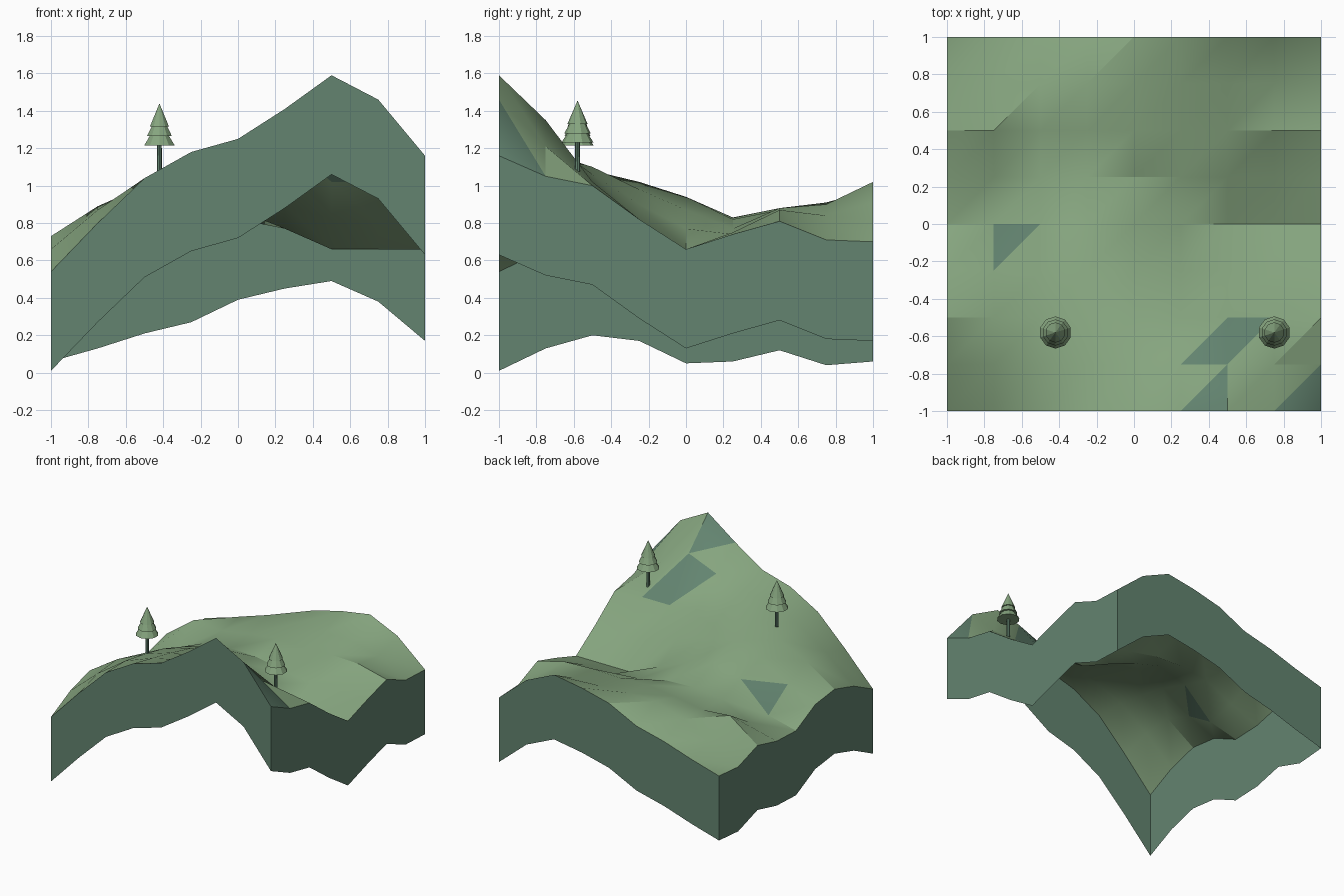
import bpy
import bmesh
import math

cube = bpy.data.objects.get("Cube")
if cube:
    bpy.data.objects.remove(cube, do_unlink=True)


def material(name, colour):
    mat = bpy.data.materials.new(name)
    mat.use_nodes = True
    mat.diffuse_color = (*colour, 1)
    mat.node_tree.nodes["Principled BSDF"].inputs["Base Color"].default_value = (*colour, 1)
    return mat


GRASS = material("grass green", (0.238, 0.376, 0.212))
CLIFF = material("cliff grey green", (0.125, 0.231, 0.162))


def finish(name, bm, materials, smooth=None):
    mesh = bpy.data.meshes.new(name)
    bm.to_mesh(mesh)
    bm.free()
    obj = bpy.data.objects.new(name, mesh)
    bpy.context.collection.objects.link(obj)
    for mat in materials:
        mesh.materials.append(mat)
    if smooth:
        bpy.ops.object.select_all(action="DESELECT")
        obj.select_set(True)
        bpy.context.view_layer.objects.active = obj
        bpy.ops.object.shade_smooth_by_angle(angle=math.radians(smooth))
    return obj


# Ground heights in hundredths, one row per step from front to back
HEIGHTS = [
    "54 80 104 118 125 141 159 146 116",
    "66 87 104 113 118 125 135 121 105",
    "73 89 100 108 110 106 102 102 100",
    "70 80 95 102 98 90 82 81 82",
    "58 64 87 94 87 77 66 66 66",
    "59 68 80 83 82 77 74 75 74",
    "65 83 81 85 88 87 88 87 81",
    "57 72 83 91 91 90 90 84 71",
    "59 66 74 80 92 98 102 91 70",
]
STEP = 0.25
SKIRT = 0.53
# Bare rock triangles, by column and row of the ground cell
ROCK_LOWER = {(5, 0), (5, 1), (7, 0)}
ROCK_UPPER = {(6, 1), (1, 3)}


def build_terrain():
    bm = bmesh.new()
    grid = [[bm.verts.new((i * STEP - 1, j * STEP - 1, int(h) / 100))
             for i, h in enumerate(row.split())] for j, row in enumerate(HEIGHTS)]
    n = len(grid) - 1

    # Ground sheet, each cell split along the same diagonal
    for j in range(n):
        for i in range(n):
            a, b = grid[j][i], grid[j][i + 1]
            d, c = grid[j + 1][i], grid[j + 1][i + 1]
            bm.faces.new((a, b, c)).material_index = int((i, j) in ROCK_LOWER)
            bm.faces.new((a, c, d)).material_index = int((i, j) in ROCK_UPPER)

    # Open-bottomed cliff skirt that follows the rim
    rim = [grid[0][k] for k in range(n)] + [grid[k][n] for k in range(n)]
    rim += [grid[n][n - k] for k in range(n)] + [grid[n - k][0] for k in range(n)]
    low = [bm.verts.new((v.co.x, v.co.y, v.co.z - SKIRT)) for v in rim]
    for k in range(len(rim)):
        m = (k + 1) % len(rim)
        bm.faces.new((low[k], low[m], rim[m], rim[k])).material_index = 1
    finish("terrain", bm, [GRASS, CLIFF], smooth=30)


def cone(bm, x, y, bottom, top, r1, r2, sides):
    made = bmesh.ops.create_cone(bm, cap_ends=True, segments=sides,
                                 radius1=r1, radius2=r2, depth=top - bottom)
    bmesh.ops.translate(bm, vec=(x, y, (bottom + top) / 2), verts=made["verts"])


def build_tree(side, x, y, base):
    trunk = bmesh.new()
    cone(trunk, x, y, base - 0.03, base + 0.14, 0.014, 0.012, 8)
    finish(side + "_tree_trunk", trunk, [CLIFF])
    # Three stacked tiers of foliage
    leaves = bmesh.new()
    for bottom, top, r1, r2 in ((0.125, 0.195, 0.086, 0.042),
                                (0.175, 0.245, 0.07, 0.034),
                                (0.225, 0.35, 0.054, 0)):
        cone(leaves, x, y, base + bottom, base + top, r1, r2, 10)
    finish(side + "_tree_foliage", leaves, [GRASS])


build_terrain()
build_tree("right", -0.42, -0.58, 1.09)
build_tree("left", 0.75, -0.58, 1.105)
